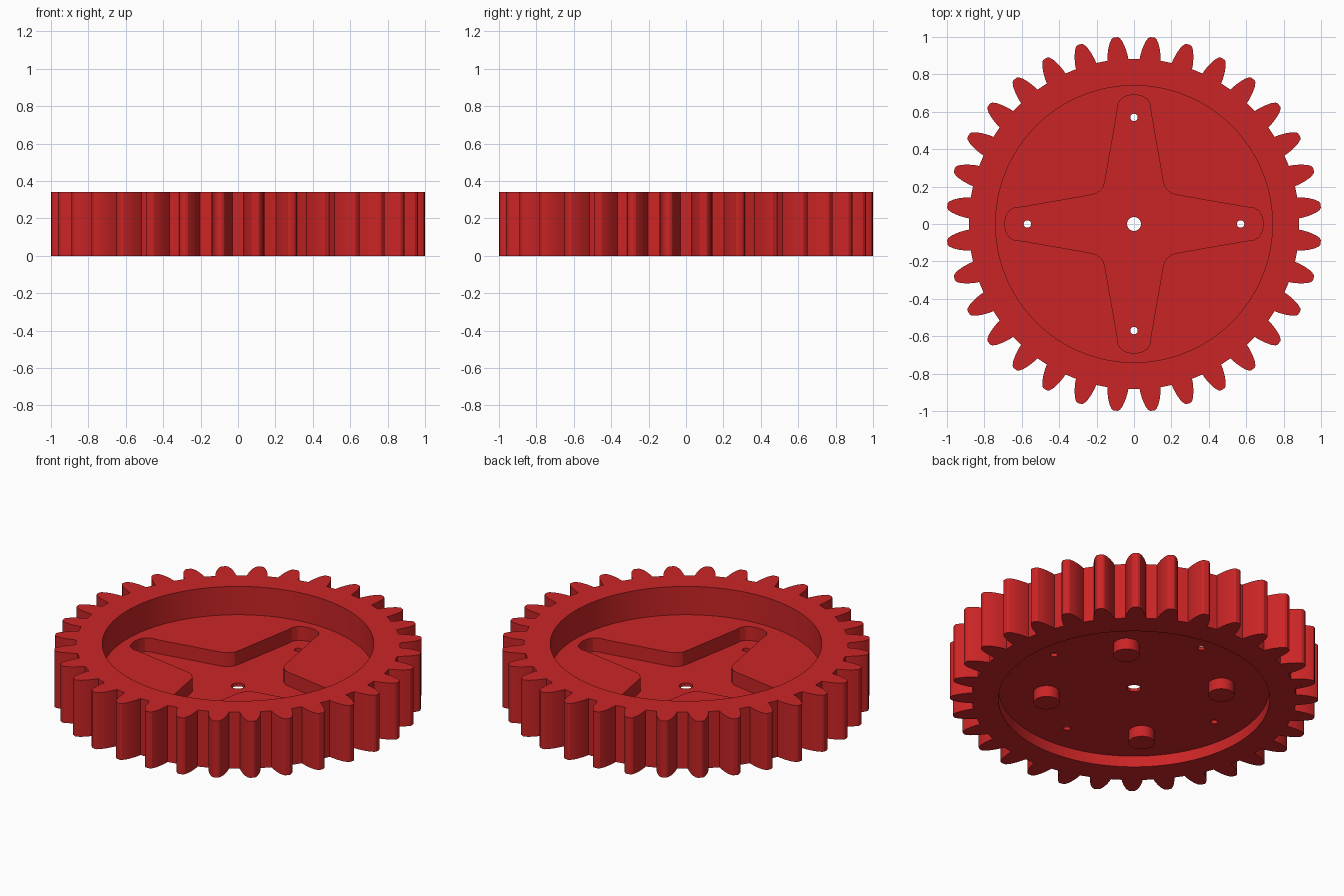
import bpy, bmesh, math

cube = bpy.data.objects.get("Cube")
if cube:
    bpy.data.objects.remove(cube, do_unlink=True)

HEIGHT = 0.34
TEETH = 32
POCKET_R = 0.74

red = bpy.data.materials.new("gear red")
red.use_nodes = True
RED = (0.6, 0.018, 0.019, 1)
red.diffuse_color = RED
red.node_tree.nodes["Principled BSDF"].inputs["Base Color"].default_value = RED


def prism(name, outline, z0, z1):
    """Extrude a closed outline straight up from z0 to z1."""
    bm = bmesh.new()
    face = bm.faces.new([bm.verts.new((x, y, z0)) for x, y in outline])
    top = bmesh.ops.extrude_face_region(bm, geom=[face])["geom"]
    bmesh.ops.translate(bm, vec=(0, 0, z1 - z0),
                        verts=[v for v in top if isinstance(v, bmesh.types.BMVert)])
    bmesh.ops.recalc_face_normals(bm, faces=bm.faces)
    mesh = bpy.data.meshes.new(name)
    bm.to_mesh(mesh)
    bm.free()
    mesh.materials.append(red)
    obj = bpy.data.objects.new(name, mesh)
    bpy.context.collection.objects.link(obj)
    return obj


def circle(r, cx=0, cy=0, n=32):
    return [(cx + r * math.cos(2 * math.pi * i / n),
             cy + r * math.sin(2 * math.pi * i / n)) for i in range(n)]


def polar(r, a):
    return r * math.cos(a), r * math.sin(a)


def activate(obj):
    bpy.ops.object.select_all(action='DESELECT')
    obj.select_set(True)
    bpy.context.view_layer.objects.active = obj


def cut(obj, cutter):
    """Subtract the cutter, then discard it."""
    cutter.hide_render = True
    mod = obj.modifiers.new("cut", 'BOOLEAN')
    mod.operation = 'DIFFERENCE'
    mod.solver = 'EXACT'
    mod.object = cutter
    activate(obj)
    bpy.ops.object.modifier_apply(modifier=mod.name)
    bpy.data.objects.remove(cutter, do_unlink=True)


# Toothed wheel: convex flank as (radius, half angle), mirrored for each tooth
flank = [(0.884, 0.064), (0.905, 0.06), (0.94, 0.05),
         (0.975, 0.036), (0.997, 0.022), (1.003, 0.012)]
outline = []
for i in range(TEETH):
    mid = (i + 0.5) * 2 * math.pi / TEETH
    outline += [polar(r, mid - a) for r, a in flank]
    outline += [polar(r, mid + a) for r, a in reversed(flank)]
gear = prism("gear_wheel", outline, 0, HEIGHT)

# Round pockets in the top and the underside
cut(gear, prism("top_pocket", circle(POCKET_R, n=128), 0.17, HEIGHT + 0.1))
cut(gear, prism("bottom_pocket", circle(POCKET_R, n=128), -0.1, 0.067))

# Four-armed cross sunk into the web
half_arm = [(0.18, 0.18), (0.2, 0.163), (0.24, 0.153), (0.6, 0.09),
            (0.64, 0.087), (0.668, 0.07), (0.685, 0.04), (0.692, 0)]
arm = [(x, -y) for x, y in half_arm] + [(x, y) for x, y in reversed(half_arm[1:-1])]
cross = []
for k in range(4):
    c, s = [(1, 0), (0, 1), (-1, 0), (0, -1)][k]
    cross += [(x * c - y * s, x * s + y * c) for x, y in arm]
cut(gear, prism("cross_pocket", cross, 0.087, 0.25))

# Axle hole and one small hole in each arm
cut(gear, prism("axle_hole", circle(0.037), -0.1, 0.2))
for k in range(4):
    x, y = polar(0.57, k * math.pi / 2)
    cut(gear, prism("arm_hole", circle(0.02, x, y, 16), -0.1, 0.2))
activate(gear)
bpy.ops.object.shade_smooth_by_angle(angle=math.radians(25))

# Round bosses under the web, between the arms
for k in range(4):
    x, y = polar(0.478, (k + 0.5) * math.pi / 2)
    boss = prism(f"bottom_boss_{k + 1}", circle(0.071, x, y), 0, 0.075)
    activate(boss)
    bpy.ops.object.shade_smooth_by_angle(angle=math.radians(30))
